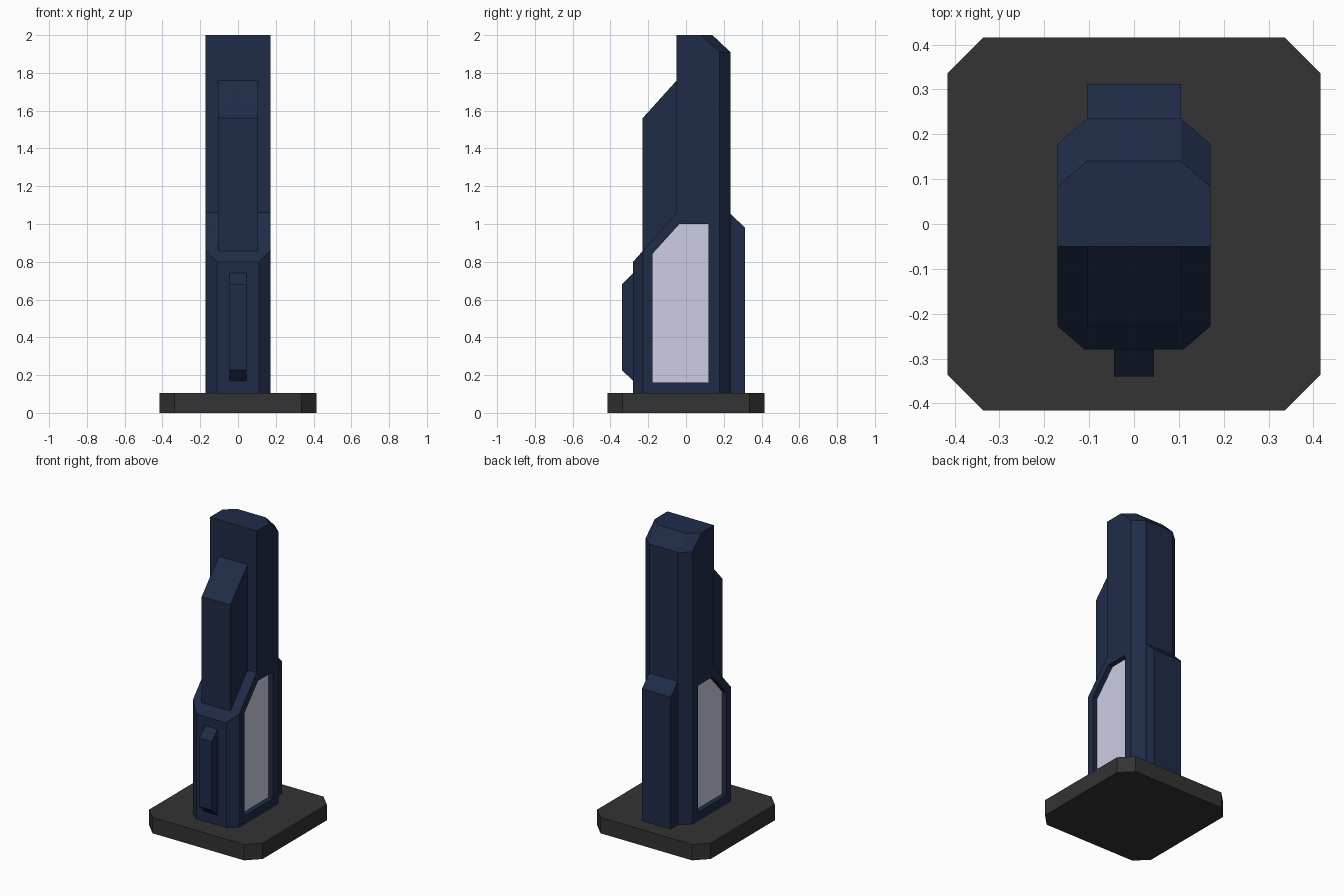
import bpy, bmesh
from mathutils import Vector

if "Cube" in bpy.data.objects:
    bpy.data.objects.remove(bpy.data.objects["Cube"])


def material(name, rgb):
    m = bpy.data.materials.new(name)
    m.diffuse_color = (*rgb, 1)
    m.use_nodes = True
    m.node_tree.nodes["Principled BSDF"].inputs["Base Color"].default_value = m.diffuse_color
    return m


navy = material("navy blue", (0.0135, 0.0245, 0.064))
grey = material("dark grey", (0.033, 0.033, 0.033))
pale = material("pale lavender", (0.62, 0.61, 0.78))


def prism(points, offset):
    """Extrude a closed loop of 3D points along an offset vector."""
    bm = bmesh.new()
    face = bm.faces.new([bm.verts.new(p) for p in points])
    ext = bmesh.ops.extrude_face_region(bm, geom=[face], use_keep_orig=True)
    verts = [g for g in ext["geom"] if isinstance(g, bmesh.types.BMVert)]
    bmesh.ops.translate(bm, verts=verts, vec=offset)
    bmesh.ops.recalc_face_normals(bm, faces=bm.faces)
    return bm


def side_prism(profile, x0, x1):
    """Extrude a (y, z) side profile from x0 to x1."""
    return prism([(x0, y, z) for y, z in profile], (x1 - x0, 0, 0))


def finish(bm, name, mat):
    bmesh.ops.remove_doubles(bm, verts=bm.verts, dist=1e-4)
    bmesh.ops.recalc_face_normals(bm, faces=bm.faces)
    me = bpy.data.meshes.new(name)
    bm.to_mesh(me)
    bm.free()
    me.materials.append(mat)
    ob = bpy.data.objects.new(name, me)
    bpy.context.collection.objects.link(ob)
    return ob


def slice_off(bm, a, b, c):
    """Cut by the plane through three points, keeping the side of the axis."""
    a, b, c = Vector(a), Vector(b), Vector(c)
    n = (b - a).cross(c - a).normalized()
    if n.dot(Vector((0, 0, 0.5)) - a) > 0:
        n = -n
    cut = bmesh.ops.bisect_plane(bm, geom=bm.verts[:] + bm.edges[:] + bm.faces[:],
                                 dist=1e-5, plane_co=a, plane_no=n, clear_outer=True)
    edges = [g for g in cut["geom_cut"] if isinstance(g, bmesh.types.BMEdge)]
    bmesh.ops.contextual_create(bm, geom=edges)


# Base plate with clipped corners
w, k = 0.416, 0.336
base = [(-k, -w), (k, -w), (w, -k), (w, k), (k, w), (-k, w), (-w, k), (-w, -k)]
finish(prism([(x, y, 0) for x, y in base], (0, 0, 0.105)), "base_plate", grey)

# Main tower: stepped side profile with clipped vertical corners
tower = side_prism([(-0.28, 0.10), (0.235, 0.10), (0.235, 1.91), (0.14, 2.0),
                    (-0.05, 2.0), (-0.05, 1.06), (-0.28, 0.80)], -0.171, 0.171)
for s in (-1, 1):
    slice_off(tower, (s * 0.11, -0.28, 0), (s * 0.171, -0.228, 0), (s * 0.171, -0.228, 1))
    slice_off(tower, (s * 0.105, 0.235, 0), (s * 0.171, 0.178, 0), (s * 0.171, 0.178, 1))
    slice_off(tower, (s * 0.105, 0.14, 2), (s * 0.171, 0.083, 2), (s * 0.105, 0.235, 1.91))
tower_body = finish(tower, "tower_body", navy)

# Raised front spine with a sloping top
finish(side_prism([(-0.23, 0.80), (-0.23, 1.56), (-0.045, 1.765), (-0.045, 0.80)],
                  -0.105, 0.105), "front_spine", navy)

# Small front rib
finish(side_prism([(-0.27, 0.16), (-0.34, 0.227), (-0.34, 0.68), (-0.27, 0.75)],
                  -0.045, 0.045), "front_rib", navy)

# Rear buttress
finish(side_prism([(0.225, 0.10), (0.312, 0.10), (0.312, 0.98), (0.225, 1.065)],
                  -0.105, 0.105), "rear_buttress", navy)

# Recessed pale windows on both sides
window = [(-0.178, 0.16), (0.12, 0.16), (0.12, 1.0), (-0.035, 1.0), (-0.178, 0.842)]
for s, side in ((-1, "left"), (1, "right")):
    cutter = finish(side_prism(window, s * 0.137, s * 0.25), side + "_recess_cutter", navy)
    cutter.hide_render = True
    cutter.hide_set(True)
    mod = tower_body.modifiers.new(side + "_recess", 'BOOLEAN')
    mod.operation = 'DIFFERENCE'
    mod.solver = 'EXACT'
    mod.object = cutter
    finish(side_prism(window, s * 0.134, s * 0.139), side + "_window", pale)
